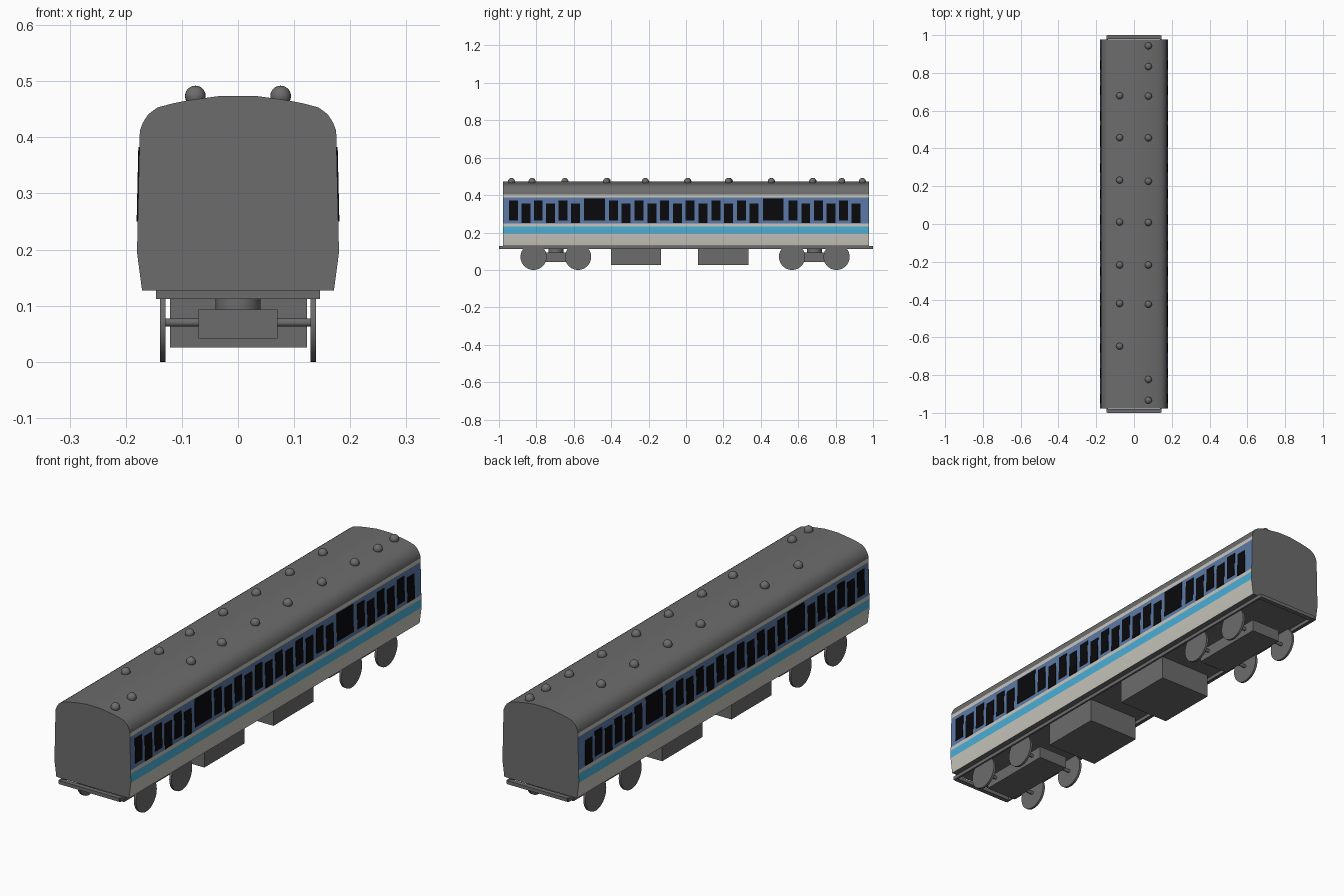
import bpy, bmesh, math
from mathutils import Matrix

if "Cube" in bpy.data.objects:
    bpy.data.objects.remove(bpy.data.objects["Cube"])


def material(name, rgb):
    m = bpy.data.materials.new(name)
    m.diffuse_color = (*rgb, 1)
    m.use_nodes = True
    m.node_tree.nodes["Principled BSDF"].inputs["Base Color"].default_value = m.diffuse_color
    return m


GREY = material("grey metal", (0.15, 0.15, 0.15))
CREAM = material("cream paint", (0.57, 0.56, 0.50))
BLUE = material("slate blue paint", (0.105, 0.19, 0.38))
CYAN = material("cyan stripe", (0.07, 0.43, 0.68))
BLACK = material("black glass", (0.003, 0.003, 0.004))


def finish(name, bm, mats, smooth=None):
    bmesh.ops.recalc_face_normals(bm, faces=bm.faces)
    me = bpy.data.meshes.new(name)
    bm.to_mesh(me)
    bm.free()
    for m in mats:
        me.materials.append(m)
    ob = bpy.data.objects.new(name, me)
    bpy.context.collection.objects.link(ob)
    if smooth:
        me.polygons.foreach_set("use_smooth", [True] * len(me.polygons))
        me.set_sharp_from_angle(angle=math.radians(smooth))
    return ob


def box(name, x0, x1, y0, y1, z0, z1):
    bm = bmesh.new()
    bmesh.ops.create_cube(bm, size=1)
    for v in bm.verts:
        v.co = ((x0 + x1) / 2 + v.co.x * (x1 - x0),
                (y0 + y1) / 2 + v.co.y * (y1 - y0),
                (z0 + z1) / 2 + v.co.z * (z1 - z0))
    return finish(name, bm, [GREY])


def cylinder(name, loc, r, depth, axis, sides=40):
    bm = bmesh.new()
    rot = Matrix.Rotation(math.pi / 2, 4, 'Y') if axis == 'X' else Matrix()
    bmesh.ops.create_cone(bm, cap_ends=True, segments=sides, radius1=r, radius2=r,
                          depth=depth, matrix=Matrix.Translation(loc) @ rot)
    return finish(name, bm, [GREY], 35)


# Side wall leans in slightly towards the roof
def wall_x(z):
    return 0.18 - 0.005 * (z - 0.195) / 0.215


# Car body: extruded half profile, mirrored, with colour bands by height
half = [(0.171, 0.127)]
half += [(wall_x(z), z) for z in (0.195, 0.232, 0.248, 0.388, 0.404, 0.412)]
half += [(0.169, 0.427), (0.160, 0.441), (0.144, 0.453), (0.118, 0.460),
         (0.088, 0.466), (0.030, 0.474)]
profile = half + [(-x, z) for x, z in reversed(half)]
bm = bmesh.new()
front = [bm.verts.new((x, -0.978, z)) for x, z in profile]
back = [bm.verts.new((x, 0.978, z)) for x, z in profile]
n = len(profile)
bm.faces.new(front)
bm.faces.new(back)
for i in range(n):
    j = (i + 1) % n
    bm.faces.new((front[i], front[j], back[j], back[i]))
bm.normal_update()
for f in bm.faces:
    z = f.calc_center_median().z
    if abs(f.normal.x) > 0.9 and z < 0.404:
        f.material_index = (1 if z < 0.195 else 3 if z < 0.232 else
                            1 if z < 0.248 else 2 if z < 0.388 else 1)
finish("car_body", bm, [GREY, CREAM, BLUE, CYAN], 30)

# Window rows: narrow panes at alternating heights, two wide panes per side
panes = [(-0.545, -0.432, 0.265, 0.383), (0.411, 0.522, 0.265, 0.383)]
for start, count, pitch in ((-0.947, 6, 0.0665), (-0.412, 12, 0.0684), (0.549, 6, 0.0672)):
    for i in range(count):
        y = start + i * pitch
        drop = 0.015 * (i % 2)
        panes.append((y, y + 0.048, 0.265 - drop, 0.371 - drop))
for side, label in ((1, "right"), (-1, "left")):
    bm = bmesh.new()
    for y0, y1, z0, z1 in panes:
        rings = []
        for off in (-0.001, 0.002):
            rings.append([bm.verts.new((side * (wall_x(z) + off), y, z))
                          for y, z in ((y0, z0), (y1, z0), (y1, z1), (y0, z1))])
        a, b = rings
        bm.faces.new(a)
        bm.faces.new(b)
        for i in range(4):
            j = (i + 1) % 4
            bm.faces.new((a[i], a[j], b[j], b[i]))
    finish(label + "_windows", bm, [BLACK])

# Roof vents: small round domes in two rows
right_row = (-0.933, -0.823, -0.425, -0.217, 0.008, 0.226, 0.456, 0.677, 0.833, 0.943)
left_row = (-0.647, -0.421, -0.217, 0.01, 0.232, 0.457, 0.679)
for x, row, label in ((0.076, right_row, "right"), (-0.076, left_row, "left")):
    for y in row:
        bm = bmesh.new()
        bmesh.ops.create_uvsphere(bm, u_segments=20, v_segments=12, radius=0.0185,
                                  matrix=Matrix.Translation((x, y, 0.4735)))
        finish(label + "_roof_vent", bm, [GREY], 60)

# Underframe: side rails and end beams
for s in (-1, 1):
    box("side_rail", s * 0.142 - 0.004, s * 0.142 + 0.004, -0.998, 0.998, 0.112, 0.128)
    box("end_beam", -0.14, 0.14, s * 0.99 - 0.01, s * 0.99 + 0.01, 0.112, 0.127)

# Equipment boxes under the floor
box("front_equipment_box", -0.121, 0.123, -0.402, -0.133, 0.025, 0.129)
box("rear_equipment_box", -0.121, 0.123, 0.063, 0.333, 0.025, 0.129)

# Bogies: frame block, pivot, axles and wheels
for cy, label in ((-0.696, "front"), (0.686, "rear")):
    box(label + "_bogie_frame", -0.07, 0.07, cy - 0.17, cy + 0.17, 0.041, 0.093)
    cylinder(label + "_bogie_pivot", (0, cy, 0.11), 0.04, 0.036, 'Z')
    for dy in (-0.119, 0.119):
        cylinder(label + "_axle", (0, cy + dy, 0.07), 0.0075, 0.26, 'X', 16)
        for s in (-1, 1):
            cylinder(label + "_wheel", (s * 0.134, cy + dy, 0.07), 0.07, 0.01, 'X')
